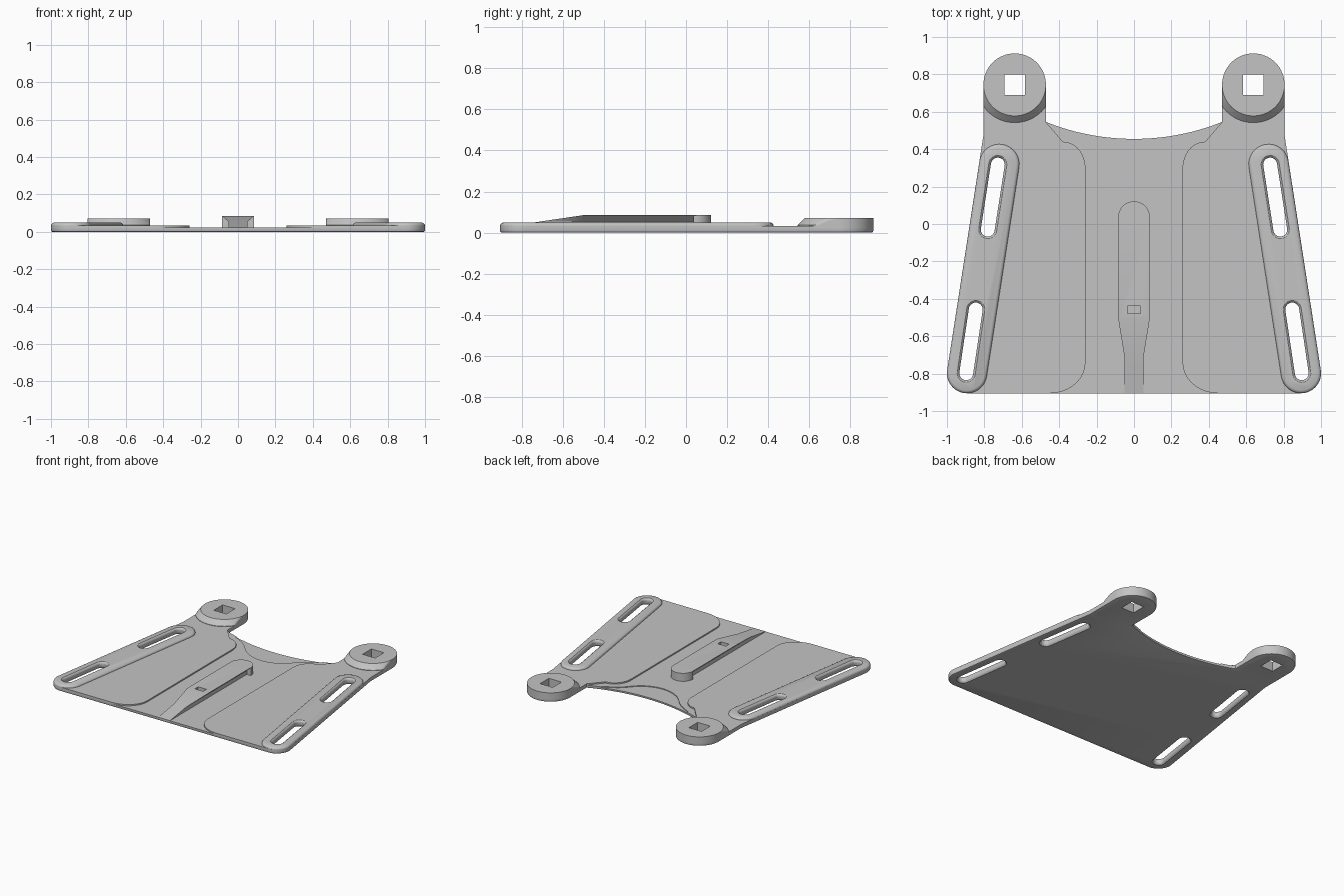
import bpy, bmesh
from math import cos, sin, radians, sqrt, atan2, pi
from mathutils import Vector

cube = bpy.data.objects.get("Cube")
if cube:
    bpy.data.objects.remove(cube)

grey = bpy.data.materials.new("matte_grey")
grey.use_nodes = True
grey.diffuse_color = (0.55, 0.55, 0.55, 1)
grey.node_tree.nodes["Principled BSDF"].inputs["Base Color"].default_value = grey.diffuse_color


def loft(name, rings):
    """Solid through matching rings of 3D points."""
    bm = bmesh.new()
    loops = [[bm.verts.new(p) for p in ring] for ring in rings]
    n = len(loops[0])
    for a, b in zip(loops, loops[1:]):
        for i in range(n):
            j = (i + 1) % n
            bm.faces.new((a[i], a[j], b[j], b[i]))
    bm.faces.new(loops[0][::-1])
    bm.faces.new(loops[-1])
    bm.normal_update()
    if bm.calc_volume(signed=True) < 0:
        bmesh.ops.reverse_faces(bm, faces=bm.faces)
    mesh = bpy.data.meshes.new(name)
    bm.to_mesh(mesh)
    bm.free()
    mesh.materials.append(grey)
    obj = bpy.data.objects.new(name, mesh)
    bpy.context.collection.objects.link(obj)
    return obj


def at(points, z):
    return [(x, y, z) for x, y in points]


def arc(cx, cy, rx, ry, a0, a1, n=16):
    steps = [radians(a0 + (a1 - a0) * i / n) for i in range(n + 1)]
    return [(cx + rx * cos(a), cy + ry * sin(a)) for a in steps]


def mirrored(half):
    """Close a right half whose ends lie on the centre line."""
    return half + [(-x, y) for x, y in half[-2:0:-1]]


def flip(points, s):
    return [(s * x, y) for x, y in points]


def inset(points, d):
    """Move a counter-clockwise outline inward."""
    result = []
    for i, p in enumerate(points):
        before = (Vector(p) - Vector(points[i - 1])).normalized()
        after = (Vector(points[(i + 1) % len(points)]) - Vector(p)).normalized()
        t = (before + after).normalized()
        result.append((p[0] - t.y * d, p[1] + t.x * d))
    return result


def capsule(p, q, r):
    a = atan2(q[1] - p[1], q[0] - p[0]) * 180 / pi
    return arc(*q, r, r, a - 90, a + 90) + arc(*p, r, r, a + 90, a + 270)


def cut(obj, cutters):
    for c in cutters:
        mod = obj.modifiers.new("cut", 'BOOLEAN')
        mod.operation = 'DIFFERENCE'
        mod.solver = 'EXACT'
        mod.object = c
    bpy.context.view_layer.update()
    result = bpy.data.meshes.new_from_object(
        obj.evaluated_get(bpy.context.evaluated_depsgraph_get()))
    obj.modifiers.clear()
    obj.data = result


# Main dimensions
KX, KY, KR = 0.638, 0.745, 0.167
RAIL_A, RAIL_B, RAIL_R = (0.893, -0.798), (0.72, 0.32), 0.107
BASE_Z, PANEL_Z, RAIL_Z, KNOB_Z = 0.023, 0.033, 0.05, 0.072
corner = arc(*RAIL_A, RAIL_R, RAIL_R, -90, 9)

# Base plate outline with two lugs and a concave rear edge
rear = [(x, 1.725 - sqrt(1.27 ** 2 - x * x)) for x in [0.471 * (1 - i / 16) for i in range(17)]]
half = [(0, -0.905)] + corner + [(0.805, 0.475)] + arc(KX, KY, KR, KR, 0, 180, 32) + rear
outline = mirrored(half)
base = loft("base_plate", [at(inset(outline, d), z) for d, z in
                           ((0.008, 0), (0.0025, 0.0025), (0, 0.008), (0, BASE_Z))])

# Shallow scoop at the rear edge
scoop_half = [(0, 0.285), (0.05, 0.29), (0.1, 0.305), (0.15, 0.33), (0.19, 0.365),
              (0.23, 0.41), (0.27, 0.445), (0.32, 0.475), (0.37, 0.5), (0.37, 0.6), (0, 0.6)]
scoop_shape = mirrored(scoop_half)
scoop = loft("scoop_cutter", [at(scoop_shape, 0.017), at(scoop_shape, 0.1)])

parts, cutters = [base], [scoop]
base_cuts = [scoop]
for s, side in ((1, "left"), (-1, "right")):
    # Cutters: two flared slots and a square socket
    side_cuts = []
    for p, q in (((0.897, -0.798), (0.846, -0.457)), ((0.782, -0.03), (0.728, 0.318))):
        rings = [at(flip(capsule(p, q, r), s), z) for r, z in
                 ((0.052, -0.005), (0.046, 0.002), (0.040, 0.008), (0.037, 0.014),
                  (0.037, 0.036), (0.040, 0.043), (0.047, 0.049), (0.056, 0.055))]
        side_cuts.append(loft("slot_cutter", rings))
    h = 0.054
    square = [(s * KX + i * h, KY + j * h) for i, j in ((-1, -1), (1, -1), (1, 1), (-1, 1))]
    socket = loft("socket_cutter", [at(square, -0.05), at(square, 0.15)])
    side_cuts.append(socket)
    base_cuts += side_cuts
    cutters += side_cuts

    # Raised side panel with rounded inner corners
    shape = (corner + [(0.805, 0.475), (0.805, 0.7), (0.471, 0.7), (0.471, 0.545)]
             + arc(0.38, 0.3, 0.12, 0.14, 90, 180) + arc(0.45, -0.74, 0.19, 0.165, 180, 270))
    shape = flip(shape, s)
    panel = loft(side + "_panel", [at(shape, 0.012), at(shape, PANEL_Z)])
    cut(panel, side_cuts)

    # Rounded rail around the slots
    rings = [at(flip(capsule(RAIL_A, RAIL_B, RAIL_R - d), s), z) for d, z in
             ((0, 0.012), (0, 0.034), (0.002, 0.040), (0.007, 0.046), (0.016, RAIL_Z))]
    rail = loft(side + "_rail", rings)
    cut(rail, side_cuts[:2])

    # Round lug boss: its front is a cone trimmed flush with the lug sides
    def boss_ring(flare, z):
        front = arc(s * KX, KY, KR + flare, KR + flare, 180, 360, 48)[1:-1]
        front = [(max(s * KX - KR, min(s * KX + KR, x)), y) for x, y in front]
        return at(arc(s * KX, KY, KR, KR, 0, 180, 32) + front, z)
    slope = [boss_ring(0.036 * (1 - i / 6), 0.036 + (KNOB_Z - 0.036) * i / 6) for i in range(7)]
    boss = loft(side + "_boss", [boss_ring(0.036, 0.012)] + slope)
    cut(boss, [socket])
    parts += [panel, rail, boss]

cut(base, base_cuts)


# Central dovetail strap, ramping down to the front edge
def strap_ring(y, h):
    low = min(0.053, h - 0.001)
    w = 0.05 + max(0, h - 0.053) * 1.1
    return [(x, y, z) for x, z in ((-0.05, 0.012), (0.05, 0.012), (0.05, low),
                                   (w, h), (-w, h), (-0.05, low))]


strap = loft("centre_strap", [strap_ring(-0.905, 0.024), strap_ring(-0.71, 0.054),
                              strap_ring(-0.5, 0.085), strap_ring(0.05, 0.085)])
notch_shape = [(-0.035, -0.478), (0.035, -0.478), (0.035, -0.438), (-0.035, -0.438)]
notch = loft("notch_cutter", [at(notch_shape, 0.06), at(notch_shape, 0.12)])
cutters.append(notch)
cut(strap, [notch])

# Rounded stop at the rear end of the strap
stop_shape = arc(0, 0.036, 0.085, 0.085, 0, 180, 24)
stop = loft("strap_stop", [at(stop_shape, 0.012), at(stop_shape, 0.085)])
parts += [strap, stop]

for c in cutters:
    bpy.data.objects.remove(c)

# Smooth the curved walls, keep crisp edges
bpy.ops.object.select_all(action='DESELECT')
for p in parts:
    p.select_set(True)
bpy.context.view_layer.objects.active = base
bpy.ops.object.shade_smooth_by_angle(angle=radians(30))
